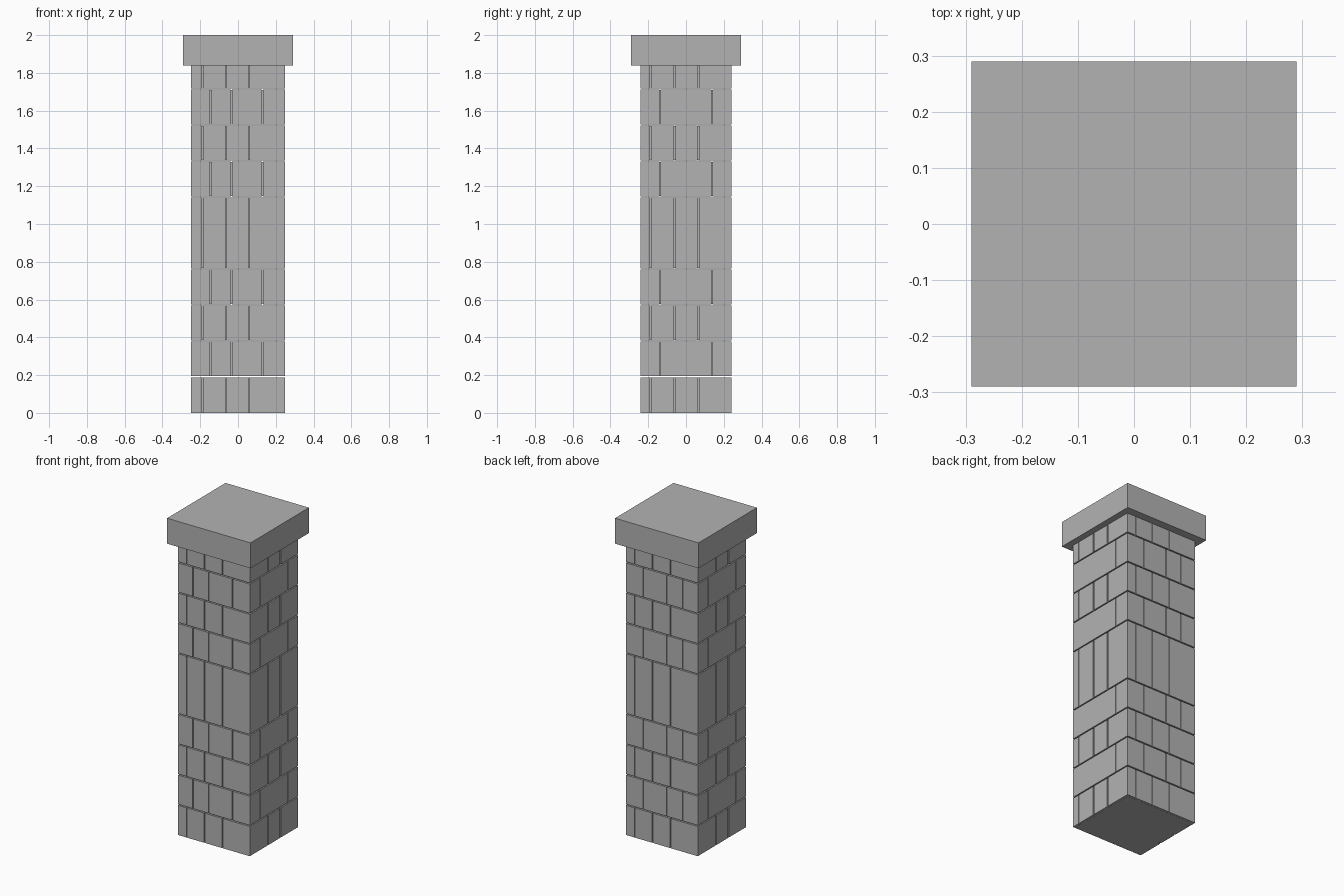
import bpy
import bmesh
from mathutils import Matrix, Vector

cube = bpy.data.objects.get("Cube")
if cube:
    bpy.data.objects.remove(cube, do_unlink=True)

stone = bpy.data.materials.new("grey_stone")
stone.use_nodes = True
GREY = (0.45, 0.45, 0.45, 1)
stone.diffuse_color = GREY
stone.node_tree.nodes["Principled BSDF"].inputs["Base Color"].default_value = GREY

HX, HY = 0.25, 0.24      # half size of the shaft
PITCH = 0.1905           # height of one course
GAP_X, GAP_Y, GAP_Z = 0.004, 0.008, 0.007


def add_box(bm, low, high):
    low, high = Vector(low), Vector(high)
    matrix = Matrix.Translation((low + high) / 2) @ Matrix.Diagonal((*(high - low), 1))
    bmesh.ops.create_cube(bm, size=1, matrix=matrix)


def finish(bm, name):
    mesh = bpy.data.meshes.new(name)
    bm.to_mesh(mesh)
    bm.free()
    mesh.materials.append(stone)
    obj = bpy.data.objects.new(name, mesh)
    bpy.context.collection.objects.link(obj)


def wall_x(bm, cuts, y0, y1, z0, z1):
    """Row of bricks along x, with a joint at every inner cut."""
    for i, (a, b) in enumerate(zip(cuts, cuts[1:])):
        left = GAP_X / 2 if i else 0
        right = GAP_X / 2 if i < len(cuts) - 2 else 0
        add_box(bm, (a + left, y0, z0), (b - right, y1, z1))


def wall_y(bm, cuts, x0, x1, z0, z1, open_low, open_high):
    """Row of bricks along y; open ends leave a joint to the next wall."""
    for i, (a, b) in enumerate(zip(cuts, cuts[1:])):
        low = GAP_Y / 2 if i or open_low else 0
        high = GAP_Y / 2 if i < len(cuts) - 2 or open_high else 0
        add_box(bm, (x0, a + low, z0), (x1, b - high, z1))


def pinwheel_course(bm, z0, z1):
    # Each wall overlaps the end of the next one round the corner
    t = 0.19
    wall_x(bm, [-t + GAP_X, -0.065, 0.06, HX], -HY, -t, z0, z1)
    wall_x(bm, [-HX, -0.06, 0.065, t - GAP_X], t, HY, z0, z1)
    wall_y(bm, [-t, -0.06, 0.065, HY], t, HX, z0, z1, True, False)
    wall_y(bm, [-HY, -0.065, 0.06, t], -HX, -t, z0, z1, False, True)


def long_course(bm, z0, z1):
    # Deep front and back walls with a short brick between them on each side
    t = 0.14
    cuts = [-HX, -0.145, -0.035, 0.13, HX]
    wall_x(bm, cuts, -HY, -t, z0, z1)
    wall_x(bm, cuts, t, HY, z0, z1)
    for x0, x1 in ((-HX, -t), (t, HX)):
        wall_y(bm, [-t, t], x0, x1, z0, z1, True, True)


# Courses alternate in bond, with one double-height course in the middle
heights = [0, 1, 2, 3, 4, 6, 7, 8, 9, 9.66]
for i, (a, b) in enumerate(zip(heights, heights[1:])):
    z0 = a * PITCH + (GAP_Z / 2 if i else 0.0005)
    z1 = b * PITCH - (GAP_Z / 2 if i < 8 else 0)
    bricks = bmesh.new()
    (long_course if i % 2 else pinwheel_course)(bricks, z0, z1)
    finish(bricks, f"brick_course_{i + 1}")
    # Solid filling behind the joints
    core = bmesh.new()
    inset = 0.015
    add_box(core, (inset - HX, inset - HY, z0 + 0.0005 if i else 0),
            (HX - inset, HY - inset, z1 - 0.0005))
    finish(core, f"course_core_{i + 1}")

# Cap slab
cap = bmesh.new()
add_box(cap, (-0.29, -0.29, 1.84), (0.29, 0.29, 2.0))
finish(cap, "cap_slab")
